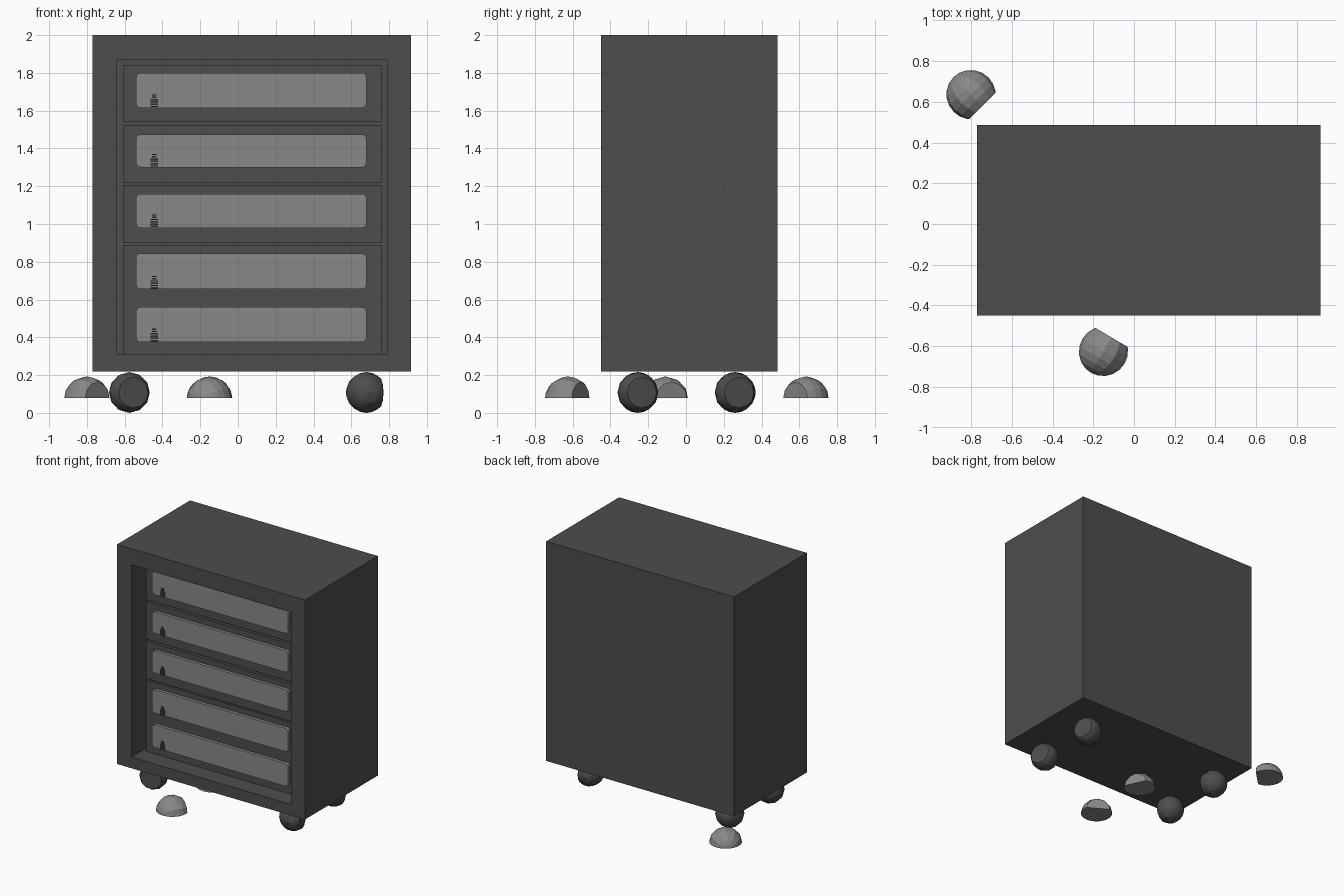
import bpy, bmesh
from mathutils import Vector

if "Cube" in bpy.data.objects:
    bpy.data.objects.remove(bpy.data.objects["Cube"])


def material(name, grey):
    m = bpy.data.materials.new(name)
    m.use_nodes = True
    m.diffuse_color = (grey, grey, grey, 1)
    m.node_tree.nodes["Principled BSDF"].inputs["Base Color"].default_value = (grey, grey, grey, 1)
    return m


DARK = material("dark grey", 0.075)
LIGHT = material("light grey", 0.25)


def finish(bm, name, mat, smooth=False):
    mesh = bpy.data.meshes.new(name)
    bmesh.ops.recalc_face_normals(bm, faces=bm.faces)
    bm.to_mesh(mesh)
    bm.free()
    mesh.materials.append(mat)
    ob = bpy.data.objects.new(name, mesh)
    bpy.context.collection.objects.link(ob)
    if smooth:
        bpy.ops.object.select_all(action='DESELECT')
        ob.select_set(True)
        bpy.context.view_layer.objects.active = ob
        bpy.ops.object.shade_smooth_by_angle(angle=0.5)
    return ob


def box_mesh(x, y, z):
    """Box from (min, max) pairs."""
    bm = bmesh.new()
    bmesh.ops.create_cube(bm, size=1)
    for v in bm.verts:
        v.co = [lim[0] if c < 0 else lim[1] for c, lim in zip(v.co, (x, y, z))]
    return bm


FRONT = -0.45
DRAWER_Y = FRONT + 0.145
BACK_Y = FRONT + 0.19

# Cabinet shell: inset the front face to the opening, then push it inwards
bm = box_mesh((-0.77, 0.915), (FRONT, 0.485), (0.22, 2.0))
bm.normal_update()
face = min(bm.faces, key=lambda f: f.calc_center_median().y)
bmesh.ops.inset_region(bm, faces=[face], thickness=0.1)
for v in face.verts:
    v.co.x = -0.64 if v.co.x < 0 else 0.79
    v.co.z = 0.31 if v.co.z < 1 else 1.87
out = bmesh.ops.extrude_discrete_faces(bm, faces=[face])
for v in out["faces"][0].verts:
    v.co.y = BACK_Y
finish(bm, "cabinet", DARK)

# Drawers, the lowest being double height
for i, z in enumerate([(1.54, 1.84), (1.22, 1.525), (0.90, 1.205), (0.31, 0.89)]):
    finish(box_mesh((-0.61, 0.76), (DRAWER_Y, BACK_Y), z), f"drawer_{i + 1}", DARK)

# Rounded front panels, each with a stack of small ticks
for i, (low, high) in enumerate([(1.615, 1.80), (1.30, 1.475), (0.98, 1.16),
                                 (0.655, 0.845), (0.375, 0.56)]):
    y = DRAWER_Y - 0.025
    bm = box_mesh((-0.54, 0.68), (y, DRAWER_Y), (low, high))
    edges = [e for e in bm.edges if abs(e.verts[0].co.y - e.verts[1].co.y) > 0.01]
    bmesh.ops.bevel(bm, geom=edges, offset=0.025, segments=4, profile=0.5, affect='EDGES')
    finish(bm, f"drawer_panel_{i + 1}", LIGHT)
    for k in range(6):
        z = low + 0.004 + k * 0.012
        half = 0.02 if k < 4 else 0.012
        finish(box_mesh((-0.443 - half, -0.443 + half), (y - 0.008, y), (z, z + 0.007)),
               f"tick_{i + 1}_{k + 1}", DARK)


def ball(name, centre, radius, axis, mat, floor=None):
    """Faceted ball with a flat cap along its axis, optionally cut flat below."""
    bm = bmesh.new()
    bmesh.ops.create_uvsphere(bm, u_segments=12, v_segments=10, radius=radius)
    axis = Vector(axis).normalized()
    spin = axis.to_track_quat('Z', 'Y').to_matrix()
    bmesh.ops.rotate(bm, verts=bm.verts, matrix=spin)
    cuts = [(axis * radius * 0.64, axis)]
    if floor is not None:
        cuts.append((Vector((0, 0, floor - centre[2])), Vector((0, 0, -1))))
    for point, normal in cuts:
        bmesh.ops.bisect_plane(bm, geom=bm.verts[:] + bm.edges[:] + bm.faces[:],
                               plane_co=point, plane_no=normal, clear_outer=True)
        rim = [e for e in bm.edges if e.is_boundary]
        bmesh.ops.holes_fill(bm, edges=rim, sides=0)
    bmesh.ops.translate(bm, verts=bm.verts, vec=centre)
    finish(bm, name, mat, smooth=floor is None)


# Ball casters under the four corners
for side, x, axis in (("right", -0.575, (0.3, -0.95, 0)), ("left", 0.68, (0.95, 0.3, 0))):
    for end, y in (("front", -0.255), ("back", 0.26)):
        ball(f"caster_{end}_{side}", (x, y, 0.108), 0.108, axis, DARK)

# Loose half domes around the base
for name, x, y, axis in (("back", -0.8, 0.635, (0.7, -0.7, 0)),
                         ("front", -0.15, -0.625, (0.5, 0.85, 0)),
                         ("middle", -0.15, -0.11, (0.9, 0.4, 0))):
    ball(f"dome_{name}", (x, y, 0.07), 0.123, axis, LIGHT, floor=0.08)
